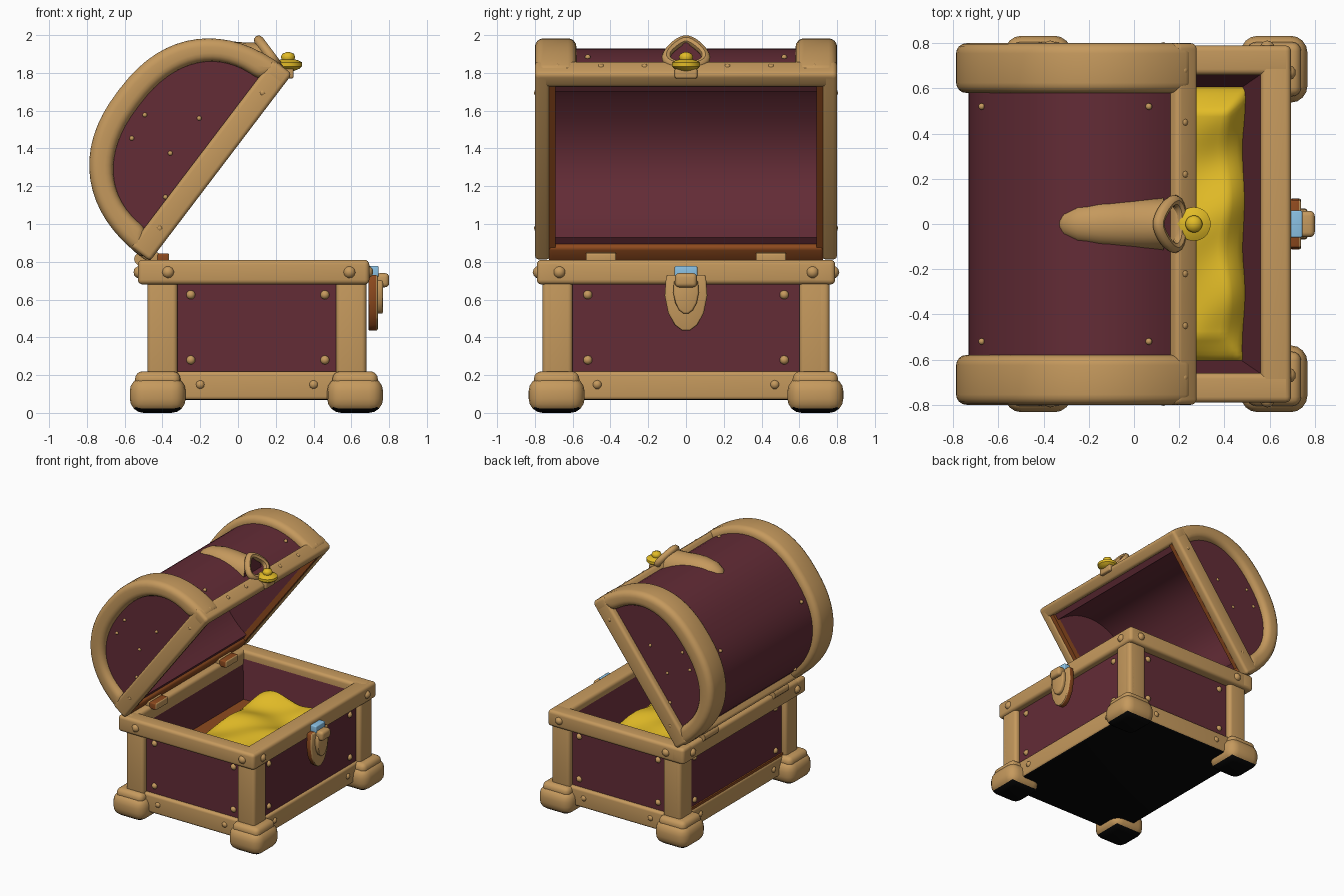
import bpy, bmesh, math
from mathutils import Matrix, Vector

if "Cube" in bpy.data.objects:
    bpy.data.objects.remove(bpy.data.objects["Cube"])


def material(name, rgb):
    m = bpy.data.materials.new(name)
    m.diffuse_color = (*rgb, 1)
    m.use_nodes = True
    m.node_tree.nodes["Principled BSDF"].inputs["Base Color"].default_value = m.diffuse_color
    return m


TAN = material("tan_wood", (0.56, 0.32, 0.11))
MAROON = material("maroon_panel", (0.125, 0.025, 0.037))
GOLD = material("gold", (0.76, 0.50, 0.02))
BROWN = material("rust_brown", (0.27, 0.068, 0.013))
BLUE = material("light_blue", (0.26, 0.54, 0.78))
BLACK = material("black", (0.002, 0.002, 0.002))

# Lid space: u runs from hinge to lid front, v points out of the lid's back
LID = Matrix(((0.605, 0, -0.796, -0.115), (0, 1, 0, 0),
              (0.796, 0, 0.605, 1.315), (0, 0, 0, 1)))


def finish(name, bm, mats, rule=None, bevel=0, M=None, seg=4):
    """Bevel sharp edges, colour faces by rule(centre, normal), make the object."""
    bmesh.ops.recalc_face_normals(bm, faces=bm.faces)
    if bevel:
        edges = [e for e in bm.edges if len(e.link_faces) == 2 and e.calc_face_angle() > 0.7]
        bmesh.ops.bevel(bm, geom=edges, offset=bevel, segments=seg, profile=0.5,
                        affect='EDGES', clamp_overlap=True)
    bm.normal_update()
    for f in bm.faces:
        f.smooth = True
        if rule:
            f.material_index = int(rule(f.calc_center_median(), f.normal))
    if M:
        bm.transform(M)
    me = bpy.data.meshes.new(name)
    bm.to_mesh(me)
    bm.free()
    for m in mats:
        me.materials.append(m)
    me.set_sharp_from_angle(angle=math.radians(45))
    ob = bpy.data.objects.new(name, me)
    bpy.context.collection.objects.link(ob)
    return ob


def box(name, lo, hi, mats, bevel=0.02, rule=None, M=None):
    bm = bmesh.new()
    lo, hi = Vector(lo), Vector(hi)
    bmesh.ops.create_cube(bm, size=1, matrix=Matrix.Translation((lo + hi) / 2)
                          @ Matrix.Diagonal((*(hi - lo), 1)))
    return finish(name, bm, mats, rule, bevel, M)


def loft(name, rings, mats, closed=False, **kw):
    """Skin a list of closed rings; cap the ends unless the path is closed."""
    bm = bmesh.new()
    vs = [[bm.verts.new(p) for p in r] for r in rings]
    n, k = len(vs), len(vs[0])
    for i in range(n if closed else n - 1):
        a, b = vs[i], vs[(i + 1) % n]
        for j in range(k):
            bm.faces.new((a[j], a[(j + 1) % k], b[(j + 1) % k], b[j]))
    if not closed:
        bm.faces.new(vs[0])
        bm.faces.new(vs[-1])
    return finish(name, bm, mats, **kw)


def studs(name, places, r, M=None, mat=TAN):
    bm = bmesh.new()
    for p in places:
        bmesh.ops.create_icosphere(bm, subdivisions=2, radius=r, matrix=Matrix.Translation(p))
    finish(name, bm, [mat], M=M)


def arc(a, b, v0=0, n=32, p=0.86):
    """Full-bodied half-ellipse of the lid in (u, v)."""
    out = []
    for i in range(n + 1):
        c, s = math.cos(math.pi * i / n), math.sin(math.pi * i / n)
        out.append((a * math.copysign(abs(c) ** p, c), v0 + b * max(s, 0) ** p))
    return out


def arch(name, outer, inner, y0, y1, mat, bevel=0):
    rings = [[(o[0], y0, o[1]), (o[0], y1, o[1]), (i[0], y1, i[1]), (i[0], y0, i[1])]
             for o, i in zip(outer, inner)]
    loft(name, rings, [mat], bevel=bevel, M=LID)


def span(s, a, b):
    return sorted((s * a, s * b))


down = lambda c, n: n.z < -0.65

# Base: bottom block, L-shaped corner posts and feet
box("bottom_rail", (-0.46, -0.745, 0.068), (0.66, 0.745, 0.22), [TAN, BLACK], 0.02, down)
for xn, sx, px, fx in (("back", -1, -0.40, -0.425), ("front", 1, 0.60, 0.62)):
    for yn, s in (("left", -1), ("right", 1)):
        tag = f"{xn}_{yn}"
        fy = s * 0.685
        y0, y1 = span(s, 0.69, 0.76)
        box("post_side_" + tag, (px - 0.08, y0, 0.18), (px + 0.08, y1, 0.72), [TAN], 0.025)
        y0, y1 = span(s, 0.60, 0.76)
        x0, x1 = sorted((px + sx * 0.08, px + sx * 0.015))
        box("post_end_" + tag, (x0, y0, 0.18), (x1, y1, 0.72), [TAN], 0.025)
        box("foot_" + tag, (fx - 0.148, fy - 0.148, 0), (fx + 0.148, fy + 0.148, 0.19),
            [TAN, BLACK], 0.075, down)
        box("foot_cap_" + tag, (fx - 0.12, fy - 0.12, 0.13), (fx + 0.12, fy + 0.12, 0.22), [TAN], 0.04)

# Maroon tub, hollow with a brown floor
rects = [(-0.44, 0.64, 0.715, 0.2), (-0.44, 0.64, 0.715, 0.77),
         (-0.42, 0.565, 0.665, 0.77), (-0.37, 0.47, 0.60, 0.45)]
loft("tub", [[(x0, -y, z), (x1, -y, z), (x1, y, z), (x0, y, z)] for x0, x1, y, z in rects],
     [MAROON, BROWN], rule=lambda c, n: n.z > 0.9 and c.z < 0.6)
box("back_seam", (-0.452, -0.6, 0.215), (-0.43, 0.6, 0.235), [BROWN], 0)

# Top rail frame of the base
for n, s in (("left", -1), ("right", 1)):
    y0, y1 = span(s, 0.66, 0.79)
    box("top_rail_" + n, (-0.53, y0, 0.68), (0.695, y1, 0.81), [TAN], 0.025)
box("top_rail_front", (0.56, -0.79, 0.68), (0.695, 0.79, 0.81), [TAN], 0.025)
box("top_rail_back", (-0.53, -0.79, 0.68), (-0.41, 0.79, 0.81), [TAN], 0.025)

# Studs on the panels, and knobs on the rails
studs("panel_studs", [(x, s * 0.71, z) for x in (-0.25, 0.46) for z in (0.28, 0.625) for s in (-1, 1)]
      + [(x, y, z) for x in (-0.435, 0.635) for y in (-0.52, 0.52) for z in (0.28, 0.625)], 0.025)
studs("rail_knobs", [(x, s * 0.778, 0.745) for x in (-0.37, 0.59) for s in (-1, 1)]
      + [(x, s * 0.67, 0.745) for x in (-0.52, 0.683) for s in (-1, 1)], 0.034)
studs("bottom_studs", [(x, s * 0.47, 0.15) for x in (-0.45, 0.65) for s in (-1, 1)]
      + [(x, s * 0.733, 0.15) for x in (-0.2, 0.4) for s in (-1, 1)], 0.026)

# Heap of gold
bm = bmesh.new()
bmesh.ops.create_grid(bm, x_segments=34, y_segments=60, size=1)
for v in bm.verts:
    a, b = v.co.x, v.co.y
    x, y = 0.15 + 0.36 * a, 0.62 * b
    edge = max(0, min(1, 3.5 * (1 - abs(a)), 5 * (1 - abs(b)))) ** 0.5
    lump = math.sin(9 * y + 4 * x + 1.2) * 0.4 + 0.35 * math.sin(15 * y - 7 * x) * math.cos(8 * x)
    peak = 0.07 * math.exp(-((x + 0.04) ** 2 + (y - 0.45) ** 2) / 0.03)
    v.co = (x + 0.012 * math.sin(14 * y), y, 0.43 + edge * (0.15 + 0.05 * lump + peak))
finish("gold_heap", bm, [GOLD])

# Lid: barrel, end arches, end panels and the rim round the opening
arch("lid_barrel", arc(0.58, 0.595), arc(0.485, 0.50), -0.70, 0.70, MAROON)
END = arc(0.535, 0.53, 0.02)
for n, s in (("left", -1), ("right", 1)):
    y0, y1 = span(s, 0.58, 0.80)
    arch("lid_arch_" + n, arc(0.63, 0.65), arc(0.495, 0.425, 0.09), y0, y1, TAN, 0.045)
    loft("lid_end_panel_" + n, [[(u, s * y, v) for u, v in END] for y in (0.69, 0.752)], [MAROON], M=LID)
    y0, y1 = span(s, 0.72, 0.80)
    box("lid_side_rim_" + n, (-0.62, y0, -0.03), (0.62, y1, 0.10), [TAN], 0.022, M=LID)
    y0, y1 = span(s, 0.69, 0.74)
    box("lid_lining_" + n, (-0.56, y0, -0.022), (0.56, y1, 0.03), [BROWN], 0, M=LID)
box("lid_front_rim", (0.53, -0.80, -0.03), (0.625, 0.80, 0.09), [TAN], 0.025, M=LID)
box("lid_back_rim", (-0.63, -0.73, -0.028), (-0.53, 0.73, 0.09), [TAN, BROWN], 0.02,
    lambda c, n: n.x > 0.6 or n.z < -0.6, LID)

# Lid studs: end panels, barrel corners and front rim
studs("lid_end_studs", [(u, s * 0.75, v) for s in (-1, 1)
      for u, v in ((-0.16, 0.44), (-0.02, 0.46), (0.14, 0.22), (-0.1, 0.23), (-0.3, 0.11))], 0.013, LID)
studs("lid_barrel_studs", [(u, s * 0.52, v) for s in (-1, 1)
      for u, v in ((0.562, 0.2), (-0.562, 0.2), (-0.15, 0.588))], 0.015, LID)
studs("lid_rim_studs", [(0.612, y, 0.045) for y in (-0.68, -0.45, -0.22, 0.22, 0.45, 0.68)]
      + [(u, s * 0.785, 0.035) for s in (-1, 1) for u in (-0.45, 0.45)], 0.02, LID)

# Hinges
for n, y in (("left", -0.45), ("right", 0.45)):
    rod = [[(-0.515 + 0.035 * math.cos(k * math.pi / 6), y + d, 0.815 + 0.035 * math.sin(k * math.pi / 6))
            for k in range(12)] for d in (-0.09, 0.09)]
    loft("hinge_barrel_" + n, rod, [TAN])
    box("hinge_leaf_" + n, (-0.50, y - 0.08, 0.79), (-0.42, y + 0.08, 0.85), [TAN], 0.01)
    box("hinge_block_" + n, (-0.43, y - 0.08, 0.79), (-0.365, y + 0.08, 0.845), [BROWN, TAN], 0.01,
        lambda c, nn: nn.x > 0.5)

# Hasp hood on the lid: rounded strap widening to an open front
stations = [(-0.335, 1.86, 1.885, 0.02), (-0.31, 1.85, 1.92, 0.055), (-0.25, 1.85, 1.955, 0.085),
            (-0.15, 1.86, 1.972, 0.10), (-0.05, 1.85, 1.968, 0.108), (0.05, 1.80, 1.96, 0.118),
            (0.13, 1.78, 1.96, 0.118)]
hood = [[(x, w * math.cos(math.pi * k / 12), zb + (zt - zb) * math.sin(math.pi * k / 12) ** 0.7)
         for k in range(13)] for x, zb, zt, w in stations]
loft("hasp_hood", hood, [TAN, MAROON], rule=lambda c, n: n.x > 0.9)

# Pointed ring at the front of the hood
C, S, N = Vector((0.16, 0, 1.905)), Vector((-0.6, 0, 0.8)), Vector((0.8, 0, 0.6))
rings = []
for i in range(28):
    t = 2 * math.pi * i / 28
    d = Vector((0, math.sin(t) * (0.097 - 0.04 * math.cos(t)), 0)) + S * 0.085 * math.cos(t)
    rings.append([C + d + 0.026 * (math.cos(k * math.pi / 4) * d.normalized() + math.sin(k * math.pi / 4) * N)
                  for k in range(8)])
loft("hasp_ring", rings, [TAN], closed=True)

# Gold knob on a small tan block
box("knob_block", (0.21, -0.06, 1.77), (0.295, 0.06, 1.825), [TAN], 0.012)
prof = [(0.03, 1.81), (0.06, 1.822), (0.075, 1.835), (0.075, 1.855), (0.055, 1.866), (0.034, 1.872),
        (0.038, 1.885), (0.03, 1.902), (0.008, 1.91)]
loft("gold_knob", [[(0.265 + r * math.cos(k * math.pi / 10), r * math.sin(k * math.pi / 10), z)
                    for k in range(20)] for r, z in prof], [GOLD])

# Front latch: shield plate, inner tongue, clip and blue block
half = [(0.105, 0.73), (0.113, 0.62), (0.095, 0.53), (0.06, 0.465), (0.02, 0.435)]


def shield(scale, zc):
    pts = half + [(-y, z) for y, z in reversed(half)]
    return [(y * scale, zc + (z - zc) * scale) for y, z in pts]


for n, sc, x0, x1 in (("latch_plate", 1, 0.69, 0.74), ("latch_tongue", 0.6, 0.73, 0.768)):
    loft(n, [[(x, y, z) for y, z in shield(sc, 0.66)] for x in (x0, x1)], [BROWN, TAN],
         rule=lambda c, nn, n=n: nn.x > 0.3 or n == "latch_tongue", bevel=0.01, seg=2)
box("latch_clip", (0.73, -0.058, 0.665), (0.80, 0.058, 0.74), [TAN], 0.022)
box("latch_blue_block", (0.69, -0.06, 0.72), (0.745, 0.06, 0.778), [BLUE], 0.008)
